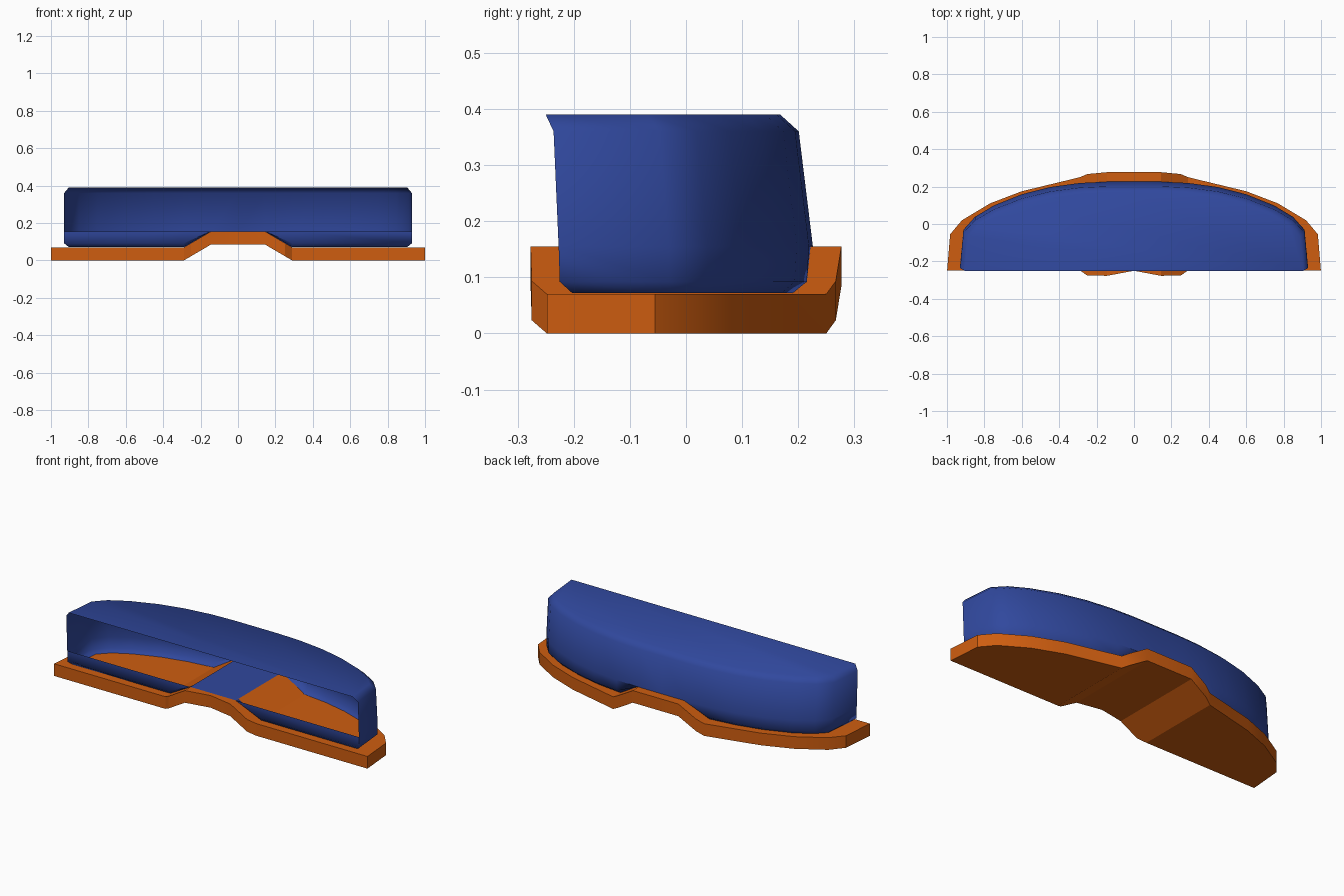
import bpy, bmesh, math

if "Cube" in bpy.data.objects:
    bpy.data.objects.remove(bpy.data.objects["Cube"])


def material(name, rgb):
    m = bpy.data.materials.new(name)
    m.diffuse_color = (*rgb, 1)
    m.use_nodes = True
    m.node_tree.nodes["Principled BSDF"].inputs["Base Color"].default_value = m.diffuse_color
    return m


orange = material("orange", (0.62, 0.11, 0.005))
blue = material("blue", (0.03, 0.065, 0.34))


def finish(bm, name, mat, angle):
    bmesh.ops.remove_doubles(bm, verts=bm.verts, dist=0.0005)
    bmesh.ops.recalc_face_normals(bm, faces=bm.faces)
    me = bpy.data.meshes.new(name)
    bm.to_mesh(me)
    bm.free()
    me.materials.append(mat)
    ob = bpy.data.objects.new(name, me)
    bpy.context.collection.objects.link(ob)
    bpy.ops.object.select_all(action='DESELECT')
    bpy.context.view_layer.objects.active = ob
    ob.select_set(True)
    bpy.ops.object.shade_smooth_by_angle(angle=math.radians(angle))
    return ob


def deck(x):
    """Height of the base's top surface: flat sides, ramps, raised middle."""
    t = min(1, max(0, (0.29 - abs(x)) / 0.145))
    return 0.07 + 0.085 * t


# Base plate: cross-sections along x (x, front y, back y)
half = [(0, -0.25, 0.277), (0.145, -0.277, 0.277), (0.25, -0.275, 0.267),
        (0.29, -0.248, 0.25), (0.6, -0.248, 0.175), (0.77, -0.248, 0.11),
        (0.92, -0.248, 0.02), (0.983, -0.248, -0.055), (0.999, -0.248, -0.247)]
stations = [(-x, f, b) for x, f, b in half[:0:-1]] + half
bm = bmesh.new()
loops = []
for x, f, b in stations:
    t = deck(x)
    loops.append([bm.verts.new(p) for p in
                  ((x, f, t - 0.07), (x, b, t - 0.07), (x, b, t), (x, f, t))])
for a, c in zip(loops, loops[1:]):
    for i in range(4):
        j = (i + 1) % 4
        bm.faces.new((a[i], a[j], c[j], c[i]))
for end in (loops[0], loops[-1]):
    bm.faces.new(end)
finish(bm, "base_plate", orange, 25)

# Hood: half-oval outline repeated at several heights
arc = [(0, 0.228), (0.145, 0.228), (0.29, 0.221), (0.45, 0.198), (0.6, 0.158),
       (0.75, 0.095), (0.85, 0.032), (0.912, -0.04), (0.93, -0.245)]
outline = [(-x, y) for x, y in arc[:0:-1]] + arc
# z, x scale, front y, back y
rings = [(0.072, 0.973, -0.203, 0.196), (0.092, 1.0, -0.225, 0.222),
         (0.155, 1.0, -0.227, 0.226), (0.36, 1.0, -0.236, 0.201),
         (0.39, 0.973, -0.25, 0.168)]
bm = bmesh.new()
rows = []
for z, s, f, b in rings:
    rows.append([bm.verts.new((x * s, f + (y + 0.245) / 0.473 * (b - f),
                               max(z, deck(x) + 0.001))) for x, y in outline])
for lo, hi in zip(rows, rows[1:]):
    for i in range(len(outline) - 1):
        bm.faces.new((lo[i], lo[i + 1], hi[i + 1], hi[i]))
bm.faces.new(rows[-1])
# Low front lip, on either side of the raised middle
for side in (-1, 1):
    xs = [0.93, 0.29, 0.145]
    lip = [[bm.verts.new((side * x * (s if x == 0.93 else 1), f,
                          max(z, deck(x) + 0.001))) for x in xs]
           for z, s, f, b in rings[:3]]
    for lo, hi in zip(lip, lip[1:]):
        for i in range(2):
            bm.faces.new((lo[i], lo[i + 1], hi[i + 1], hi[i]))
finish(bm, "hood", blue, 60)

# Thin floor panel on the raised middle
bm = bmesh.new()
bm.faces.new([bm.verts.new(p) for p in
              ((-0.145, -0.227, 0.157), (0.145, -0.227, 0.157),
               (0.145, 0.225, 0.157), (-0.145, 0.225, 0.157))])
finish(bm, "floor_panel", blue, 30)
